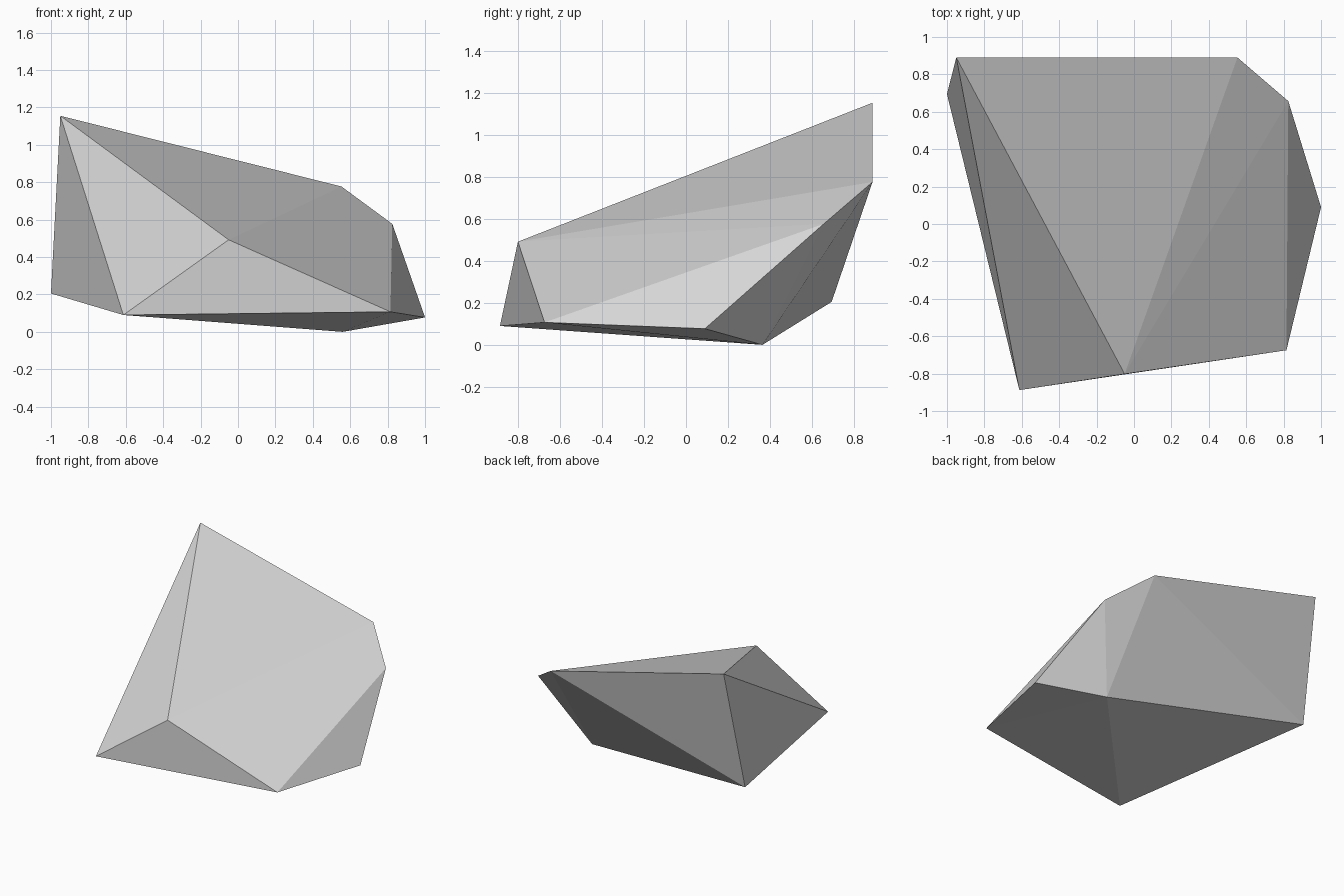
import bpy
import bmesh

# Remove the default cube
cube = bpy.data.objects.get("Cube")
if cube:
    bpy.data.objects.remove(cube, do_unlink=True)

# Plain grey stone
stone = bpy.data.materials.new("grey stone")
stone.use_nodes = True
grey = (0.665, 0.665, 0.665, 1)
stone.diffuse_color = grey
stone.node_tree.nodes["Principled BSDF"].inputs["Base Color"].default_value = grey

# Corners of the faceted rock
corners = {
    "peak": (-0.95, 0.89, 1.155),
    "back_shoulder": (0.553, 0.89, 0.777),
    "left_shoulder": (0.825, 0.657, 0.577),
    "front_ridge": (-0.05, -0.802, 0.492),
    "right_foot": (-1.0, 0.695, 0.205),
    "front_right_foot": (-0.613, -0.888, 0.09),
    "front_left_foot": (0.815, -0.675, 0.107),
    "left_foot": (1.0, 0.09, 0.077),
    "base": (0.56, 0.365, 0.0),
}

# The rock is the convex shell around its corners
mesh = bpy.data.meshes.new("rock")
bm = bmesh.new()
for position in corners.values():
    bm.verts.new(position)
bmesh.ops.convex_hull(bm, input=bm.verts[:])
bmesh.ops.recalc_face_normals(bm, faces=bm.faces[:])
bm.to_mesh(mesh)
bm.free()

# Flat shaded
mesh.materials.append(stone)
rock = bpy.data.objects.new("rock", mesh)
bpy.context.collection.objects.link(rock)
